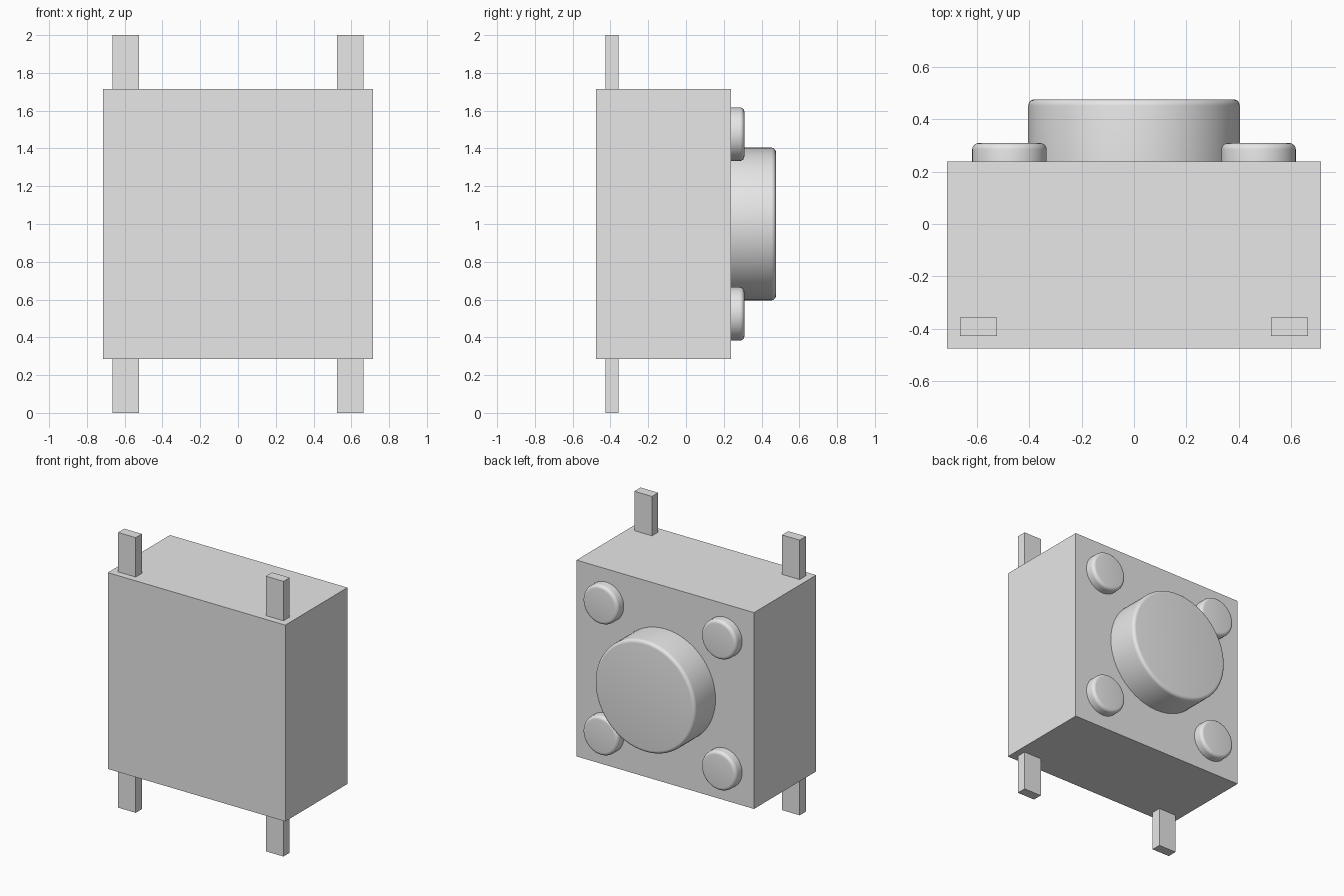
import bpy
from math import radians

cube = bpy.data.objects.get("Cube")
if cube:
    bpy.data.objects.remove(cube, do_unlink=True)

grey = bpy.data.materials.new("light_grey")
grey.use_nodes = True
colour = (0.8, 0.8, 0.8, 1)
grey.diffuse_color = colour
grey.node_tree.nodes["Principled BSDF"].inputs["Base Color"].default_value = colour

MID = 1.0       # height of the centre
FACE = 0.238    # y of the button side of the body


def box(name, centre, size):
    bpy.ops.mesh.primitive_cube_add(size=1, location=centre)
    ob = bpy.context.object
    ob.name = name
    ob.scale = size
    bpy.ops.object.transform_apply(location=False, rotation=False, scale=True)
    ob.data.materials.append(grey)


def round_button(name, x, z, radius, height, fillet):
    """Disc rising from the body along +y, with a rounded outer rim."""
    sunk = 0.02
    bpy.ops.mesh.primitive_cylinder_add(
        vertices=64, radius=radius, depth=height + sunk,
        location=(x, FACE + (height - sunk) / 2, z), rotation=(radians(-90), 0, 0))
    ob = bpy.context.object
    ob.name = name
    ob.data.materials.append(grey)
    # Round only the outer rim
    weight = ob.data.attributes.new("bevel_weight_edge", "FLOAT", "EDGE")
    for edge in ob.data.edges:
        if all(ob.data.vertices[v].co.z > 0 for v in edge.vertices):
            weight.data[edge.index].value = 1
    bevel = ob.modifiers.new("rim", "BEVEL")
    bevel.limit_method = "WEIGHT"
    bevel.width = fillet
    bevel.segments = 5
    bpy.ops.object.modifier_apply(modifier="rim")
    bpy.ops.object.shade_smooth_by_angle(angle=radians(30))


# Housing and plunger
box("body", (0, -0.119, MID), (1.427, 0.714, 1.427))
round_button("plunger", 0, MID, 0.404, 0.238, 0.024)

# Corner studs and terminal pins
for side, sx in (("left", 1), ("right", -1)):
    for level, sz in (("upper", 1), ("lower", -1)):
        round_button(f"{level}_{side}_stud", sx * 0.476, MID + sz * 0.476,
                     0.142, 0.071, 0.024)
        box(f"{level}_{side}_pin", (sx * 0.594, -0.392, MID + sz * 0.85),
            (0.142, 0.071, 0.3))
